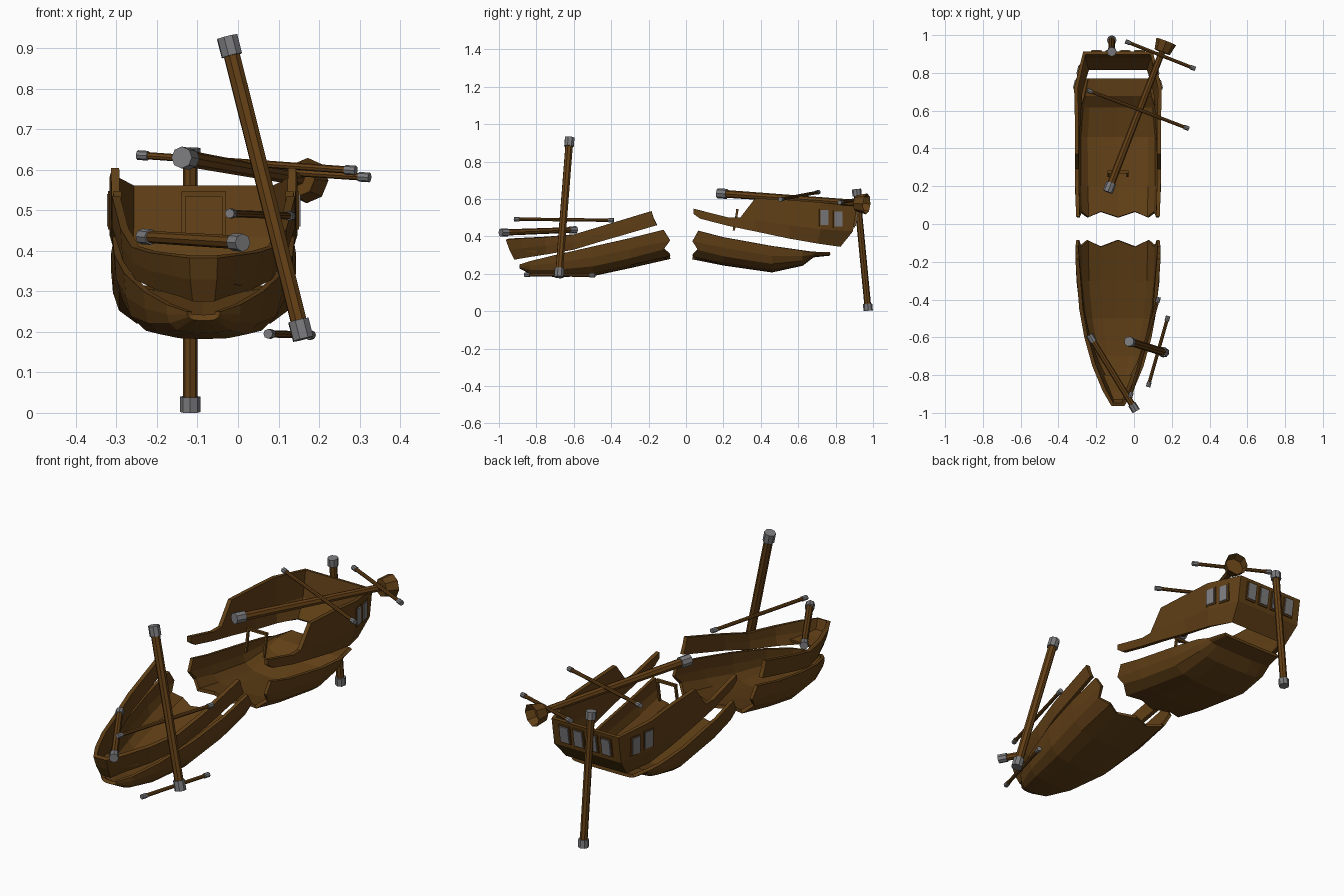
import bpy, bmesh, math
from mathutils import Vector, Matrix

if "Cube" in bpy.data.objects:
    bpy.data.objects.remove(bpy.data.objects["Cube"])

CX = -0.085  # centre line of the hull


def material(name, col):
    m = bpy.data.materials.new(name)
    m.diffuse_color = (*col, 1)
    m.use_nodes = True
    m.node_tree.nodes["Principled BSDF"].inputs["Base Color"].default_value = m.diffuse_color
    return m


WOOD = material("hull brown", (0.118, 0.050, 0.008))
SPAR = material("spar brown", (0.130, 0.052, 0.008))
GREY = material("iron grey", (0.20, 0.20, 0.21))


def finish(name, bm, mats):
    bmesh.ops.recalc_face_normals(bm, faces=bm.faces)
    me = bpy.data.meshes.new(name)
    bm.to_mesh(me)
    bm.free()
    for m in mats:
        me.materials.append(m)
    ob = bpy.data.objects.new(name, me)
    bpy.context.collection.objects.link(ob)
    return ob


def loft(name, rows, thick=0.016):
    """Skin a grid of points and give the planking thickness."""
    bm = bmesh.new()
    grid = [[bm.verts.new(p) for p in r] for r in rows]
    for a, b in zip(grid, grid[1:]):
        for i in range(len(a) - 1):
            bm.faces.new((a[i], a[i + 1], b[i + 1], b[i]))
    ob = finish(name, bm, [WOOD])
    mod = ob.modifiers.new("planking", "SOLIDIFY")
    mod.thickness = thick
    mod.offset = 0
    return ob


# section: fraction of half width, fraction of height
SECTION = [(1, 1), (0.98, 0.62), (0.92, 0.32), (0.74, 0.10), (0.42, 0.02)]


def lower_hull(name, stations, jag_end, jag):
    rows = []
    for k, (y, w, zt, zb) in enumerate(stations):
        half = [(w * f, zb + (zt - zb) * h) for f, h in SECTION]
        pts = half + [(0, zb)] + [(-x, z) for x, z in reversed(half)]
        row = []
        for i, (x, z) in enumerate(pts):
            dy = jag * (i % 2) if k == jag_end % len(stations) else 0
            row.append((CX + x, y + dy, z))
        rows.append(row)
    return loft(name, rows)


def band(name, side):
    """Strip of upper planking; side lists levels of (half width, y, z), mirrored."""
    rows = []
    for level in range(len(side[0])):
        right = [s[level] for s in side]
        rows.append([(CX + x, y, z) for x, y, z in right]
                    + [(CX - x, y, z) for x, y, z in reversed(right)])
    return loft(name, rows, 0.02)


# lower hull halves
lower_hull("front_lower_hull", [
    (-0.885, 0.035, 0.25, 0.235), (-0.83, 0.085, 0.268, 0.205),
    (-0.70, 0.140, 0.30, 0.19), (-0.50, 0.188, 0.345, 0.195),
    (-0.30, 0.212, 0.39, 0.238), (-0.12, 0.217, 0.435, 0.287)], -1, 0.035)
lower_hull("rear_lower_hull", [
    (0.065, 0.214, 0.43, 0.285), (0.20, 0.220, 0.395, 0.252),
    (0.46, 0.220, 0.348, 0.215), (0.62, 0.205, 0.325, 0.25),
    (0.68, 0.185, 0.315, 0.295), (0.77, 0.165, 0.312, 0.305)], 0, -0.03)

# front upper planking, from the break round the bow
front = []
for y, w, zt, zb, inset, dy in [
        (-0.185, 0.216, 0.535, 0.46, 0.0, 0.03), (-0.45, 0.195, 0.455, 0.375, 0.006, 0),
        (-0.60, 0.168, 0.41, 0.33, 0.010, 0), (-0.75, 0.126, 0.397, 0.307, 0.018, 0.01),
        (-0.88, 0.072, 0.39, 0.29, 0.025, 0.03), (-0.955, 0.030, 0.385, 0.28, 0.008, 0.045)]:
    front.append([(w, y, zt), (w - inset * 0.3, y + dy * 0.4, (zt + zb) / 2),
                  (w - inset, y + dy, zb)])
band("front_upper_planking", front)

# small deck inside the bow
loft("bow_deck", [[(CX - w, y, z), (CX + w, y, z)] for y, w, z in
                  [(-0.80, 0.095, 0.32), (-0.88, 0.06, 0.325), (-0.94, 0.028, 0.335)]], 0.012)

# rear rail and raised stern, with the transom across the back
stern = []
for y, w, zt, zm, zb, wb, yb in [
        (0.04, 0.212, 0.548, 0.52, 0.495, 0.212, 0.075),
        (0.23, 0.217, 0.50, 0.48, 0.455, 0.217, 0.23),
        (0.29, 0.217, 0.50, 0.475, 0.443, 0.217, 0.29),
        (0.37, 0.218, 0.604, 0.49, 0.427, 0.216, 0.37),
        (0.55, 0.218, 0.595, 0.46, 0.39, 0.208, 0.55),
        (0.72, 0.222, 0.582, 0.44, 0.365, 0.198, 0.70),
        (0.905, 0.178, 0.560, 0.43, 0.35, 0.160, 0.82)]:
    ym = y if y < 0.9 else 0.885
    stern.append([(w, y, zt), (w, ym, zm), (wb, yb, zb)])
band("raised_stern", stern)


def box(name, centre, size, rot, mat):
    bm = bmesh.new()
    bmesh.ops.create_cube(bm, size=1)
    bmesh.ops.scale(bm, vec=size, verts=bm.verts)
    bm.transform(Matrix.Translation(centre) @ rot)
    return finish(name, bm, [mat])


# windows on the transom and on both sides
tilt = Matrix.Rotation(math.radians(-9), 4, 'X')
for i in range(4):
    box("stern_window", (CX - 0.114 + 0.076 * i, 0.91, 0.495),
        (0.045, 0.009, 0.08), tilt, GREY)
    box("stern_window_frame", (CX - 0.114 + 0.076 * i, 0.905, 0.495),
        (0.058, 0.01, 0.094), tilt, WOOD)
for s in (-1, 1):
    turn = Matrix.Rotation(s * math.radians(13.5), 4, 'Z')
    for y, w, z in [(0.74, 0.229, 0.50), (0.815, 0.211, 0.492)]:
        box("side_window", (CX + s * w, y, z), (0.009, 0.045, 0.08), turn, GREY)
        box("side_window_frame", (CX + s * (w - 0.005), y, z),
            (0.01, 0.058, 0.094), turn, WOOD)

# leftover door frame standing amidships
flat = Matrix.Identity(4)
for s in (-1, 1):
    box("door_post", (CX + s * 0.05, 0.265, 0.485), (0.010, 0.012, 0.11),
        Matrix.Rotation(math.radians(-10), 4, 'X'), WOOD)
box("door_lintel", (CX, 0.275, 0.54), (0.11, 0.014, 0.012), flat, WOOD)


def pole(name, a, b, r1, r2, cap_r, cap_len, caps=(True, True)):
    """Eight-sided pole from a to b with grey caps at its ends."""
    a, b = Vector(a), Vector(b)
    d = (b - a).normalized()
    q = d.to_track_quat('Z', 'Y').to_matrix().to_4x4()
    bm = bmesh.new()

    def tube(p0, p1, ra, rb, mat):
        res = bmesh.ops.create_cone(
            bm, cap_ends=True, segments=8, radius1=ra, radius2=rb,
            depth=(p1 - p0).length, matrix=Matrix.Translation((p0 + p1) / 2) @ q)
        for f in {f for v in res["verts"] for f in v.link_faces}:
            f.material_index = mat
    tube(a, b, r1, r2, 0)
    for on, p0, p1, r in ((caps[0], a - d * 0.003, a + d * cap_len, cap_r),
                          (caps[1], b - d * cap_len, b + d * 0.003, cap_r * r2 / r1)):
        if on:
            tube(p0, p1, r, r, 1)
    return finish(name, bm, [SPAR, GREY])


# masts
pole("front_mast", (0.160, -0.68, 0.185), (-0.026, -0.622, 0.925), 0.021, 0.021, 0.027, 0.045)
pole("hanging_mast", (-0.118, 0.974, 0.005), (-0.118, 0.912, 0.65), 0.018, 0.018, 0.025, 0.035)
pole("fallen_mast", (-0.138, 0.172, 0.630), (0.150, 0.915, 0.578), 0.021, 0.017, 0.027, 0.05, (True, False))
pole("bowsprit", (0.010, -0.988, 0.42), (-0.235, -0.59, 0.435), 0.017, 0.015, 0.022, 0.04)

# thin yards
for name, a, b in [
        ("yard_bow_low", (0.075, -0.86, 0.195), (0.180, -0.49, 0.192)),
        ("yard_bow_high", (-0.020, -0.915, 0.492), (0.130, -0.39, 0.486)),
        ("yard_stern_inner", (-0.245, 0.708, 0.636), (0.288, 0.505, 0.598)),
        ("yard_stern_outer", (-0.042, 0.966, 0.605), (0.322, 0.822, 0.581))]:
    pole(name, a, b, 0.009, 0.009, 0.012, 0.025)

# lookout tub at the end of the fallen mast: flared, open at the far end
axis = Vector((0.36, 0.93, -0.06)).normalized()
bm = bmesh.new()
bmesh.ops.create_cone(bm, cap_ends=True, segments=8, radius1=0.043, radius2=0.056, depth=0.06)
end = max(bm.faces, key=lambda f: f.calc_center_median().z)
bmesh.ops.inset_region(bm, faces=[end], thickness=0.010)
bmesh.ops.translate(bm, verts=end.verts, vec=(0, 0, -0.045))
bm.transform(Matrix.Translation((0.160, 0.938, 0.575)) @ axis.to_track_quat('Z', 'Y').to_matrix().to_4x4())
finish("lookout_tub", bm, [WOOD])
